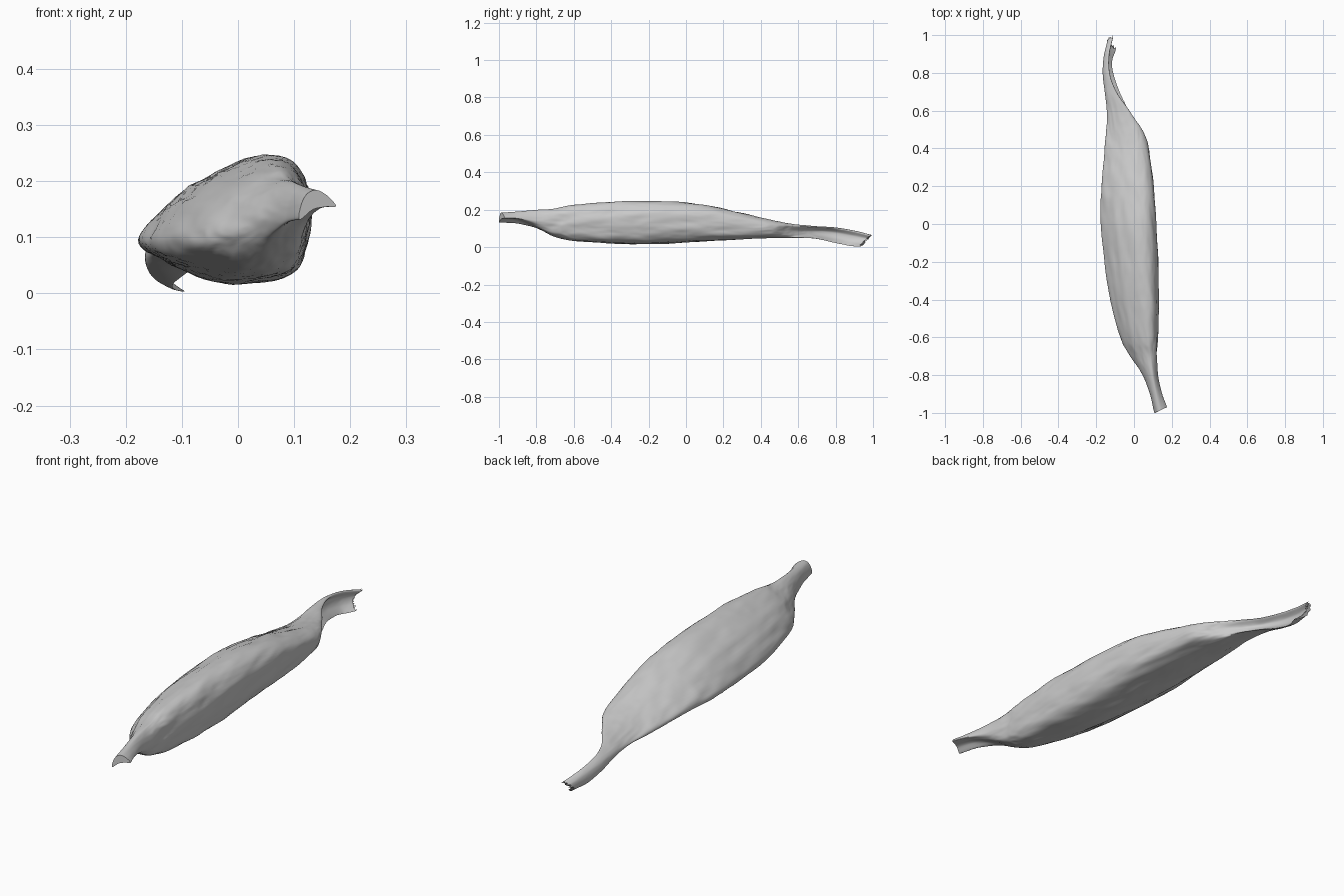
import bpy, bmesh, math, random
from mathutils import Vector, noise

if "Cube" in bpy.data.objects:
    bpy.data.objects.remove(bpy.data.objects["Cube"])

random.seed(4)
RING, STEPS = 80, 200

# Stations along the muscle: y, x min, x max, z min, z max
STATIONS = [
    (-0.985, .110, .175, .132, .184), (-0.90, .085, .150, .125, .190),
    (-0.80, .045, .126, .095, .198), (-0.70, -.020, .119, .055, .207),
    (-0.60, -.070, .124, .034, .225), (-0.40, -.125, .128, .020, .242),
    (-0.20, -.155, .125, .018, .246), (0.00, -.172, .115, .025, .239),
    (0.20, -.172, .104, .038, .206), (0.40, -.152, .076, .048, .157),
    (0.50, -.144, .050, .050, .135), (0.60, -.144, .002, .050, .121),
    (0.70, -.155, -.068, .044, .112), (0.80, -.165, -.110, .022, .105),
    (0.90, -.160, -.115, .008, .088), (0.99, -.142, -.095, .003, .065)]

# Cross-sections in a unit box: front tendon, belly, rear tendon
FRONT = [(0, 0), (.03, .45), (.18, .85), (.45, 1), (.75, .82), (1, .45), (.7, .42), (.35, .33)]
BELLY = [(.17, .13), (0, .36), (.29, .76), (.73, 1), (.97, .82), (1, .42), (.88, .08), (.5, 0)]
REAR = [(.3, .2), (0, .45), (.1, .8), (.5, 1), (.66, .92), (.32, .66), (.45, .32), (1, 0)]


def spline(a, b, c, d, t):
    return tuple(.5 * (2*q + (r-p)*t + (2*p-5*q+4*r-s)*t*t + (3*q-p-3*r+s)*t**3)
                 for p, q, r, s in zip(a, b, c, d))


def smooth(a, b, v):
    t = min(1, max(0, (v - a) / (b - a)))
    return t * t * (3 - 2 * t)


def closed_profile(points):
    n, out = len(points), []
    for k in range(RING):
        f = k * n / RING
        i = int(f)
        out.append(spline(*(points[(i + j) % n] for j in (-1, 0, 1, 2)), f - i))
    return out


def station(t):
    n = len(STATIONS) - 1
    i = min(int(t * n), n - 1)
    return spline(*(STATIONS[min(n, max(0, i + j))] for j in (-1, 0, 1, 2)), t * n - i)


# Loft the belly and both tendons as one skin
front, belly, rear = map(closed_profile, (FRONT, BELLY, REAR))
bm = bmesh.new()
rings = []
for s in range(STEPS + 1):
    y, x0, x1, z0, z1 = station(s / STEPS)
    wf, wr = 1 - smooth(-.97, -.7, y), smooth(.42, .8, y)
    ring = []
    for k in range(RING):
        u, v = (f * wf + b * (1 - wf - wr) + r * wr
                for f, b, r in zip(front[k], belly[k], rear[k]))
        # slanted rear cut and slightly rounded front cut
        yy = y - .06 * (1 - v) * smooth(.8, .99, y)
        yy += (.03 * u - .015) * (1 - smooth(-.985, -.9, y))
        if s == STEPS:
            yy += random.uniform(-.012, .01)
        ring.append(bm.verts.new((x0 + (x1-x0)*u, yy, z0 + (z1-z0)*v)))
    rings.append(ring)
for a, b in zip(rings, rings[1:]):
    for k in range(RING):
        j = (k + 1) % RING
        bm.faces.new((a[k], a[j], b[j], b[k]))
bm.faces.new(rings[0])
bm.faces.new(rings[-1])
bmesh.ops.recalc_face_normals(bm, faces=bm.faces)
bm.normal_update()

# Long slanted fibre ridges, fading out over the tendons
for v in bm.verts:
    x, y, z = v.co
    fade = smooth(-.95, -.65, y) * (1 - smooth(.5, .85, y))
    p = Vector((x * 26 + y * 5, y * 5, z * 26 - y * 2))
    q = Vector((x * 55 + y * 9, y * 9 + 7, z * 55))
    h = .005 * noise.noise(p) - .003 * abs(noise.noise(q)) + .0008
    v.co += v.normal * h * (.15 + .85 * fade)

mesh = bpy.data.meshes.new("muscle_belly_and_tendons")
bm.to_mesh(mesh)
bm.free()
muscle = bpy.data.objects.new("muscle_belly_and_tendons", mesh)
bpy.context.collection.objects.link(muscle)
bpy.context.view_layer.objects.active = muscle
muscle.select_set(True)
bpy.ops.object.shade_smooth_by_angle(angle=math.radians(50))
